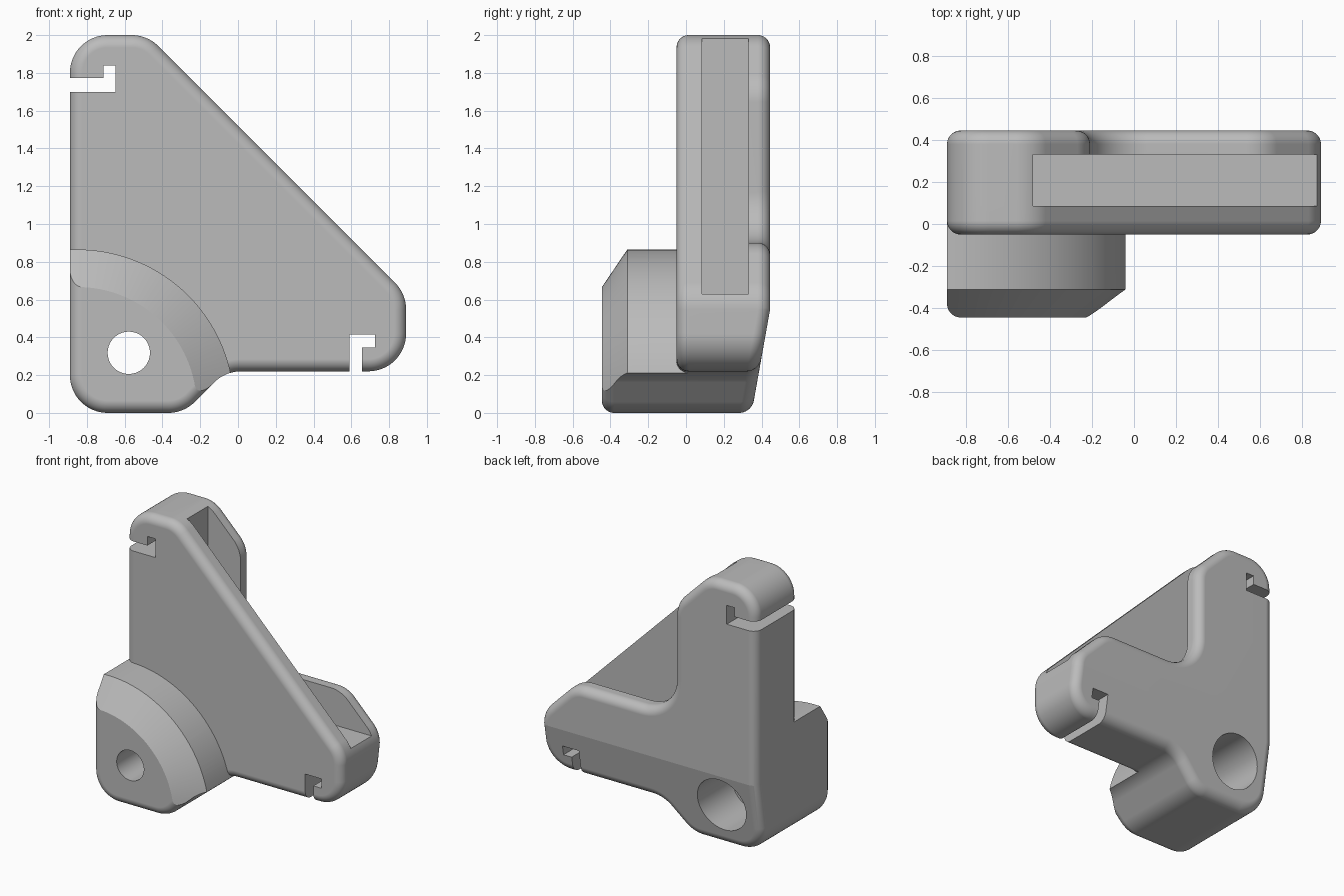
import bpy, bmesh, math
from mathutils import Vector, Matrix

if "Cube" in bpy.data.objects:
    bpy.data.objects.remove(bpy.data.objects["Cube"])

RIM = 0.065        # rounded rim radius
FRONT, BACK, NOSE = -0.05, 0.445, -0.445
WEB = 0.085        # rear of the face plate, front of the pocket
STEPS = 16

grey = bpy.data.materials.new("plain grey")
grey.use_nodes = True
grey.diffuse_color = (0.5, 0.5, 0.5, 1)
grey.node_tree.nodes["Principled BSDF"].inputs["Base Color"].default_value = (0.5, 0.5, 0.5, 1)


def rounded(corners):
    """Counter-clockwise (x, z, radius) corners -> list of (point, outward normal)."""
    result = []
    for i, (x, z, r) in enumerate(corners):
        cur = Vector((x, z))
        u = (Vector(corners[i - 1][:2]) - cur).normalized()
        v = (Vector(corners[(i + 1) % len(corners)][:2]) - cur).normalized()
        if r == 0:
            result.append((cur, Vector((0, 0))))
            continue
        half = u.angle(v) / 2
        centre = cur + (u + v).normalized() * r / math.sin(half)
        n0 = (cur + u * r / math.tan(half) - centre) / r
        n1 = (cur + v * r / math.tan(half) - centre) / r
        sweep = n0.angle(n1)
        side = 1 if u.y * v.x - u.x * v.y > 0 else -1
        for k in range(STEPS + 1):
            t = k / STEPS
            n = (n0 * math.sin((1 - t) * sweep) + n1 * math.sin(t * sweep)) / math.sin(sweep)
            result.append((centre + n * r, n * side))
    return result


def finish_mesh(name, bm):
    bmesh.ops.recalc_face_normals(bm, faces=bm.faces[:])
    mesh = bpy.data.meshes.new(name)
    bm.to_mesh(mesh)
    bm.free()
    mesh.materials.append(grey)
    obj = bpy.data.objects.new(name, mesh)
    bpy.context.collection.objects.link(obj)
    return obj


def prism(name, corners, y_flat, y_round, rim=0.0, slope_below=None):
    """Extrude an outline along y, rounding the rim at y_round."""
    outline = rounded(corners)
    way = 1 if y_round > y_flat else -1
    levels = [(0, y_flat)]
    if rim:
        for k in range(STEPS + 1):
            a = math.pi / 2 * k / STEPS
            levels.append((rim * (1 - math.cos(a)), y_round - way * rim * (1 - math.sin(a))))
    else:
        levels.append((0, y_round))
    bm = bmesh.new()
    rings = []
    for inset, y in levels:
        pts = [p - n * inset for p, n in outline]
        rings.append([bm.verts.new((p.x, y, p.y)) for p in pts])
    count = len(outline)
    for a, b in zip(rings, rings[1:]):
        for i in range(count):
            j = (i + 1) % count
            bm.faces.new((a[i], a[j], b[j], b[i]))
    bm.faces.new(rings[0])
    bm.faces.new(rings[-1])
    # lean the lower part of the back inward
    if slope_below is not None:
        bmesh.ops.bisect_plane(bm, geom=bm.verts[:] + bm.edges[:] + bm.faces[:], dist=0.001,
                               plane_co=(0, 0, slope_below), plane_no=(0, 0, 1))
        for vert in bm.verts:
            if vert.co.y > y_flat + 0.1:
                vert.co.y -= 0.178 * max(0, slope_below - vert.co.z)
    return finish_mesh(name, bm)


def drum(name, x, z, y_front, y_back, r_front, r_back, sides):
    """Cylinder or cone lying along y."""
    bm = bmesh.new()
    bmesh.ops.create_cone(bm, cap_ends=True, segments=sides, radius1=r_front,
                          radius2=r_back, depth=y_back - y_front)
    place = Matrix.Translation((x, (y_front + y_back) / 2, z)) @ Matrix.Rotation(-math.pi / 2, 4, 'X')
    bmesh.ops.transform(bm, matrix=place, verts=bm.verts[:])
    return finish_mesh(name, bm)


def boolean(obj, tool, operation='DIFFERENCE'):
    mod = obj.modifiers.new("cut", 'BOOLEAN')
    mod.operation, mod.solver, mod.object = operation, 'EXACT', tool
    bpy.context.view_layer.objects.active = obj
    bpy.ops.object.modifier_apply(modifier=mod.name)


# Outline pieces shared by the parts
lower = [(-0.89, 2.0, 0.2), (-0.89, 0, 0.2), (-0.287, 0, 0.2), (-0.067, 0.22, 0.2),
         (0.89, 0.22, 0.2), (0.89, 0.63, 0.2)]
crest = [(-0.48, 2.0, 0.2)]
notch = [(0.62, 0.9, 0.2), (-0.21, 0.9, 0.27), (-0.21, 1.73, 0.2)]

# Triangular face plate, L-shaped back frame, corner boss
face_plate = prism("face_plate", lower + crest, WEB, FRONT, RIM)
back_frame = prism("back_frame", lower + notch + crest, WEB, BACK, RIM, slope_below=0.547)
corner_boss = prism("corner_boss", lower + crest, FRONT + RIM, NOSE, RIM)

# Boss is trimmed to a quarter drum with a conical front
trim_drum = drum("trim_drum", -0.85, 0.035, -1, 0.5, 0.83, 0.83, 160)
trim_cone = drum("trim_cone", -0.85, 0.035, -0.5, 0.5, 0.55, 2.03, 160)
boolean(corner_boss, trim_drum, 'INTERSECT')
boolean(corner_boss, trim_cone, 'INTERSECT')

# Pocket open along the slanted side
pocket = prism("pocket", [(-0.48, 0.63, 0), (1.5, 0.63, 0), (1.5, 2.5, 0), (-0.48, 2.5, 0)], 0, 0.33)
boolean(back_frame, pocket)

# Hooked slots, bolt hole and its counterbore
upper_slot = prism("upper_slot", [(-1, 1.70, 0), (-0.648, 1.70, 0), (-0.648, 1.84, 0),
                                  (-0.713, 1.84, 0), (-0.713, 1.772, 0), (-1, 1.772, 0)], -1, 1)
lower_slot = prism("lower_slot", [(0.59, 0.1, 0), (0.657, 0.1, 0), (0.657, 0.345, 0),
                                  (0.725, 0.345, 0), (0.725, 0.415, 0), (0.59, 0.415, 0)], -1, 1)
bolt_hole = drum("bolt_hole", -0.578, 0.318, -1, 1, 0.112, 0.112, 64)
counterbore = drum("counterbore", -0.578, 0.318, 0.0, 1, 0.2, 0.2, 80)
for part in (face_plate, back_frame):
    boolean(part, upper_slot)
    boolean(part, lower_slot)
for part in (face_plate, back_frame, corner_boss):
    boolean(part, bolt_hole)
    boolean(part, counterbore)

for tool in (trim_drum, trim_cone, pocket, upper_slot, lower_slot, bolt_hole, counterbore):
    bpy.data.objects.remove(tool)

# Smooth the curves, keep flats flat and creases sharp
for part in (face_plate, back_frame, corner_boss):
    bpy.ops.object.select_all(action='DESELECT')
    part.select_set(True)
    bpy.context.view_layer.objects.active = part
    bpy.ops.object.shade_smooth_by_angle(angle=math.radians(8))
    weighted = part.modifiers.new("even_normals", 'WEIGHTED_NORMAL')
    weighted.keep_sharp = True
